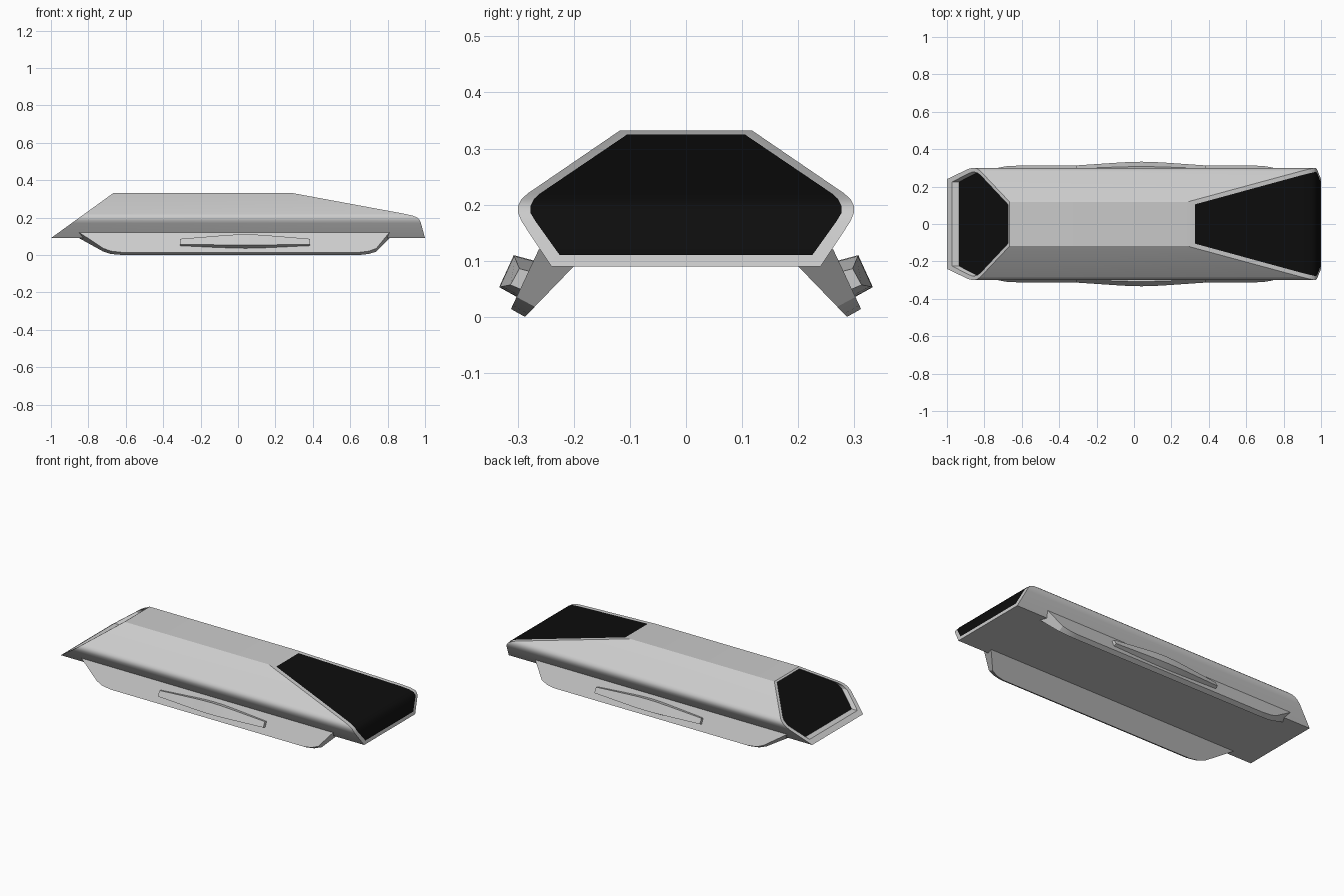
import bpy, bmesh, math

if "Cube" in bpy.data.objects:
    bpy.data.objects.remove(bpy.data.objects["Cube"])


def lerp(a, b, t):
    return a + (b - a) * t


def mix(p, q, t):
    return tuple(lerp(a, b, t) for a, b in zip(p, q))


def build(name, rings, faces_extra=(), bridge=True, angle=30, material=None, mirror=False):
    """Mesh from point rings, bridged in order, plus extra faces given as (ring, index) corners."""
    bm = bmesh.new()
    vs = [[bm.verts.new(p) for p in r] for r in rings]
    if bridge:
        for a, b in zip(vs, vs[1:]):
            n = len(a)
            for i in range(n):
                j = (i + 1) % n
                bm.faces.new((a[i], a[j], b[j], b[i]))
    for f in faces_extra:
        bm.faces.new([vs[r][i] for r, i in f])
    bmesh.ops.recalc_face_normals(bm, faces=bm.faces)
    me = bpy.data.meshes.new(name)
    bm.to_mesh(me)
    bm.free()
    ob = bpy.data.objects.new(name, me)
    bpy.context.collection.objects.link(ob)
    if material:
        me.materials.append(material)
    bpy.ops.object.select_all(action='DESELECT')
    ob.select_set(True)
    bpy.context.view_layer.objects.active = ob
    bpy.ops.object.shade_smooth_by_angle(angle=math.radians(angle))
    if mirror:
        m = ob.modifiers.new("mirror", 'MIRROR')
        m.use_axis = (False, True, False)
    return ob


def strips(ring, n):
    """Left-to-right quads closing a symmetric ring."""
    return [((ring, k), (ring, k + 1), (ring, n - 2 - k), (ring, n - 1 - k)) for k in range(n // 2 - 1)]


# Hull cross-sections (y, z) and the nose line (z, x)
OUTER = [(.24, .09), (.293, .17), (.299, .185), (.299, .198), (.293, .21), (.282, .22), (.118, .332)]
INNER = [(.225, .11), (.268, .17), (.277, .185), (.277, .198), (.271, .21), (.260, .22), (.105, .325)]
NOSE = [(.09, 1.0), (.17, .978), (.185, .972), (.198, .962), (.21, .935), (.22, .89), (.332, .285)]


def nose_x(z):
    for (z0, x0), (z1, x1) in zip(NOSE, NOSE[1:]):
        if z <= z1:
            return lerp(x0, x1, (z - z0) / (z1 - z0))
    return NOSE[-1][1]


def tail_x(z):
    return -1 + (z - .09) / .242 * .335


def ring(profile, end, dx=0.0):
    full = profile + [(-y, z) for y, z in reversed(profile)]
    return [(end(z) + dx, y, z) for y, z in full]


black = bpy.data.materials.new("black_glass")
black.diffuse_color = (.004, .004, .004, 1)
black.use_nodes = True
black.node_tree.nodes["Principled BSDF"].inputs["Base Color"].default_value = black.diffuse_color
N = 2 * len(OUTER)

# Hull with framed nose and recessed tail
build("hull", [ring(INNER, nose_x), ring(OUTER, nose_x), ring(OUTER, tail_x),
               ring(INNER, tail_x), ring(INNER, tail_x, .04)],
      strips(0, N) + strips(4, N))

# Glass panels
build("front_window", [ring(INNER, nose_x, .003)], strips(0, N), False, material=black)
build("rear_window", [ring(INNER, tail_x, .037)], strips(0, N), False, material=black)

# Slanted side skids: outline as (x, fraction down the skid)
SKID = [(-.85, 0), (-.72, .80), (-.68, .94), (-.62, 1), (.65, 1), (.70, .94), (.74, .80), (.81, 0)]
outer = [(x, *mix((.262, .121), (.312, .014), t)) for x, t in SKID]
inner = [(x, *mix((.20, .09), (.287, 0), t)) for x, t in SKID]
caps = [[(r, i) for i in range(len(SKID))] for r in (0, 1)]
build("side_skid", [outer, inner], caps, mirror=True)

# Tapered pods on the skids
THICK = [(.307, .110), (.333, .053), (.297, .033), (.270, .100)]
THIN = [(.297, .086), (.313, .057), (.290, .047), (.274, .080)]
STATIONS = [(-.31, 0), (-.09, .74), (-.02, .94), (.04, 1), (.10, .94), (.17, .74), (.385, 0)]
pod = [[(x, *mix(a, b, t)) for a, b in zip(THIN, THICK)] for x, t in STATIONS]
build("side_pod", pod, [[(r, i) for i in range(4)] for r in (0, len(pod) - 1)], mirror=True)
